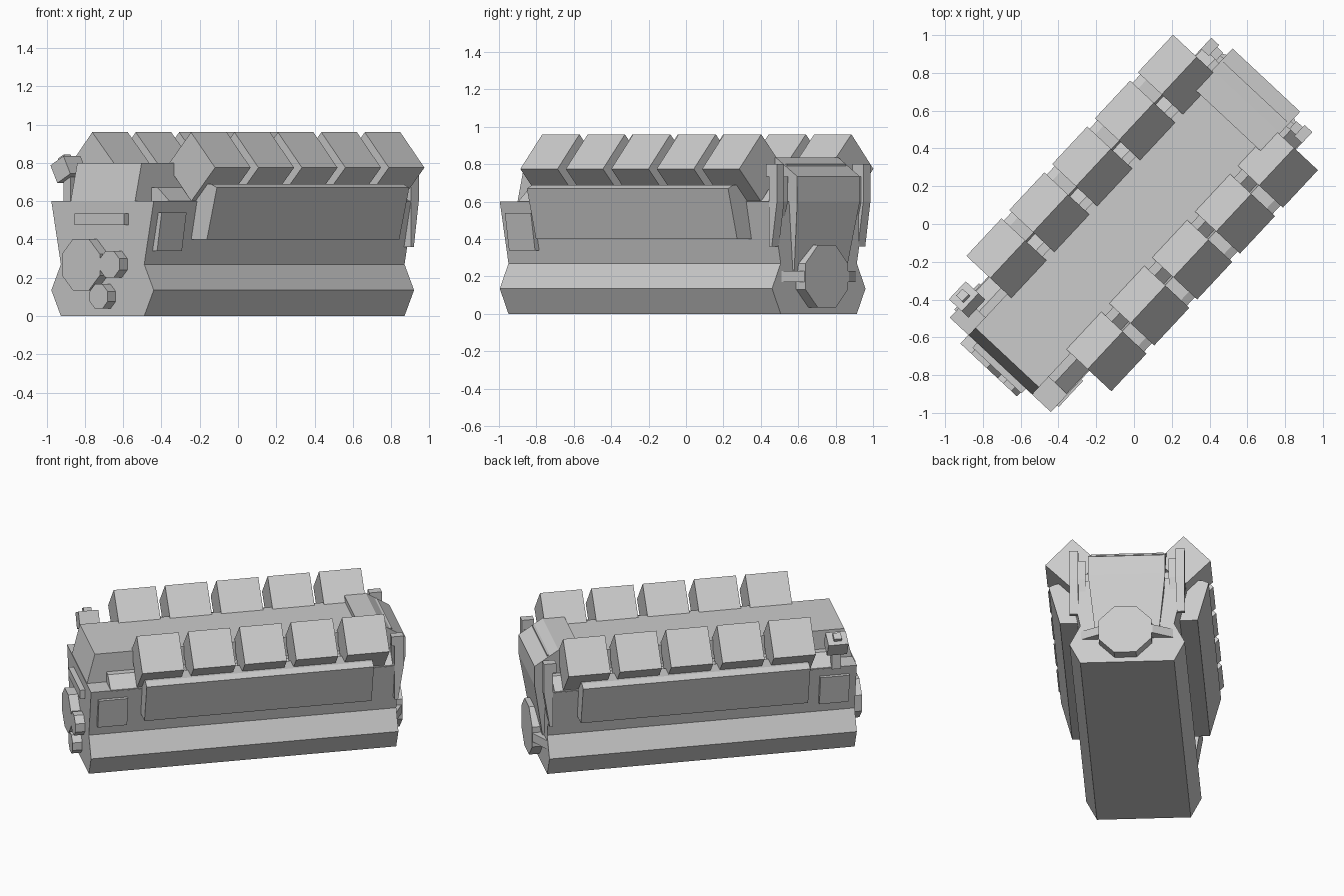
import bpy, bmesh, math
from mathutils import Matrix

if "Cube" in bpy.data.objects:
    bpy.data.objects.remove(bpy.data.objects["Cube"])

# Engine frame: local x = width, local y = length (front is -y), turned in plan
ANGLE = -math.radians(43.05)
FRAME = Matrix.Rotation(ANGLE, 4, 'Z') @ Matrix.Translation((-0.008, 0, 0))


def prism(name, pts, lo, hi, along='y', mirror=False, taper=None):
    """Extrude a profile: (x,z) points along y, (y,z) along x, or (x,y) along z."""
    place = {'y': lambda p, t: (p[0], t, p[1]),
             'x': lambda p, t: (t, p[0], p[1]),
             'z': lambda p, t: (p[0], p[1], t)}[along]
    bm = bmesh.new()
    a = [bm.verts.new(place(p, lo)) for p in pts]
    b = [bm.verts.new(place(p, hi)) for p in pts]
    bm.faces.new(a)
    bm.faces.new(b[::-1])
    n = len(pts)
    for i in range(n):
        j = (i + 1) % n
        bm.faces.new((a[j], a[i], b[i], b[j]))
    if taper:
        for v in bm.verts:
            v.co.x *= taper(v.co.z)
    bmesh.ops.recalc_face_normals(bm, faces=bm.faces)
    me = bpy.data.meshes.new(name)
    bm.to_mesh(me)
    bm.free()
    ob = bpy.data.objects.new(name, me)
    bpy.context.collection.objects.link(ob)
    ob.matrix_world = FRAME
    if mirror:
        ob.modifiers.new("Mirror", 'MIRROR')
    return ob


def rect(x0, x1, z0, z1):
    return [(x0, z0), (x1, z0), (x1, z1), (x0, z1)]


def octagon(cx, cz, half):
    r = half / math.cos(math.pi / 8)
    return [(cx + r * math.cos(math.pi * (k + .5) / 4),
             cz + r * math.sin(math.pi * (k + .5) / 4)) for k in range(8)]


def tilted(cx, cz, w, h, deg):
    c, s = math.cos(math.radians(deg)), math.sin(math.radians(deg))
    return [(cx + x * c - z * s, cz + x * s + z * c)
            for x, z in rect(-w / 2, w / 2, -h / 2, h / 2)]


# Crankcase with pinched waist
half = [(.298, 0), (.366, .135), (.298, .27), (.366, .6)]
prism("crankcase", half + [(-x, z) for x, z in half[::-1]], -1.028, .964)

# Raised valley with sloping front
prism("valley_block", [(-1.028, .59), (-.975, .8), (.95, .8), (.95, .59)], -.23, .23, 'x')

# Sloped bank deck under the cylinder heads
prism("bank_deck", [(.22, .59), (.22, .67), (.275, .67), (.366, .595)], -.9, .93, mirror=True)

# Two banks of five tilted cylinder heads
heads = prism("cylinder_heads", [(.353, .96), (.525, .775), (.355, .6), (.185, .785)],
              -.729, -.457, mirror=True)
arr = heads.modifiers.new("Array", 'ARRAY')
arr.count = 5
arr.use_relative_offset = False
arr.use_constant_offset = True
arr.constant_offset_displace = (0, .3325, 0)

# Flared side manifolds and small side covers
prism("side_manifold", [(.31, .4), (.437, .4), (.508, .67), (.465, .69), (.35, .69)],
      -.697, .775, mirror=True)
prism("side_cover", [(.3, .34), (.345, .34), (.378, .54), (.34, .54)],
      -.98, -.79, mirror=True)

# Rear housing, narrowing downwards
prism("rear_housing", [(.74, .835), (.88, .835), (1.035, .735), (1.035, .6), (.97, .2), (.74, .2)],
      -.245, .245, 'x', taper=lambda z: 1 if z > .55 else .82)

# Rear flywheel with side fins
prism("flywheel", octagon(.01, .2, .167), .95, 1.032)
prism("flywheel_fin", [(.1, .95), (.1, 1.03), (.165, 1.03), (.31, .955)],
      .17, .23, 'z', mirror=True)

# Rear posts beside the housing, with a hooked top
prism("rear_post", [(.92, .735), (.92, .8), (1.0, .8), (1.0, .6), (.962, .36), (.94, .36), (.94, .735)],
      .31, .366, 'x', mirror=True)
prism("rear_post_brace", [(.93, .735), (.985, .735), (.985, .6), (.93, .4)],
      .265, .31, 'x', mirror=True)

# Front pulleys and bar
for name, x, z, r in (("main_pulley", -.097, .268, .135),
                      ("side_pulley", .108, .27, .07),
                      ("lower_pulley", .03, .102, .064)):
    prism(name, octagon(x, z, r), -1.09, -1.02)
prism("front_bar", rect(-.17, .185, .475, .535), -1.062, -1.02)

# Filler neck, tilted box and nub on the left front shelf
prism("filler_neck", rect(-.375, -.325, .59, .76), -.925, -.865)
prism("filler_box", tilted(-.365, .765, .105, .105, 28), -.96, -.83)
prism("filler_nub", tilted(-.39, .815, .05, .04, 28), -.92, -.87)
